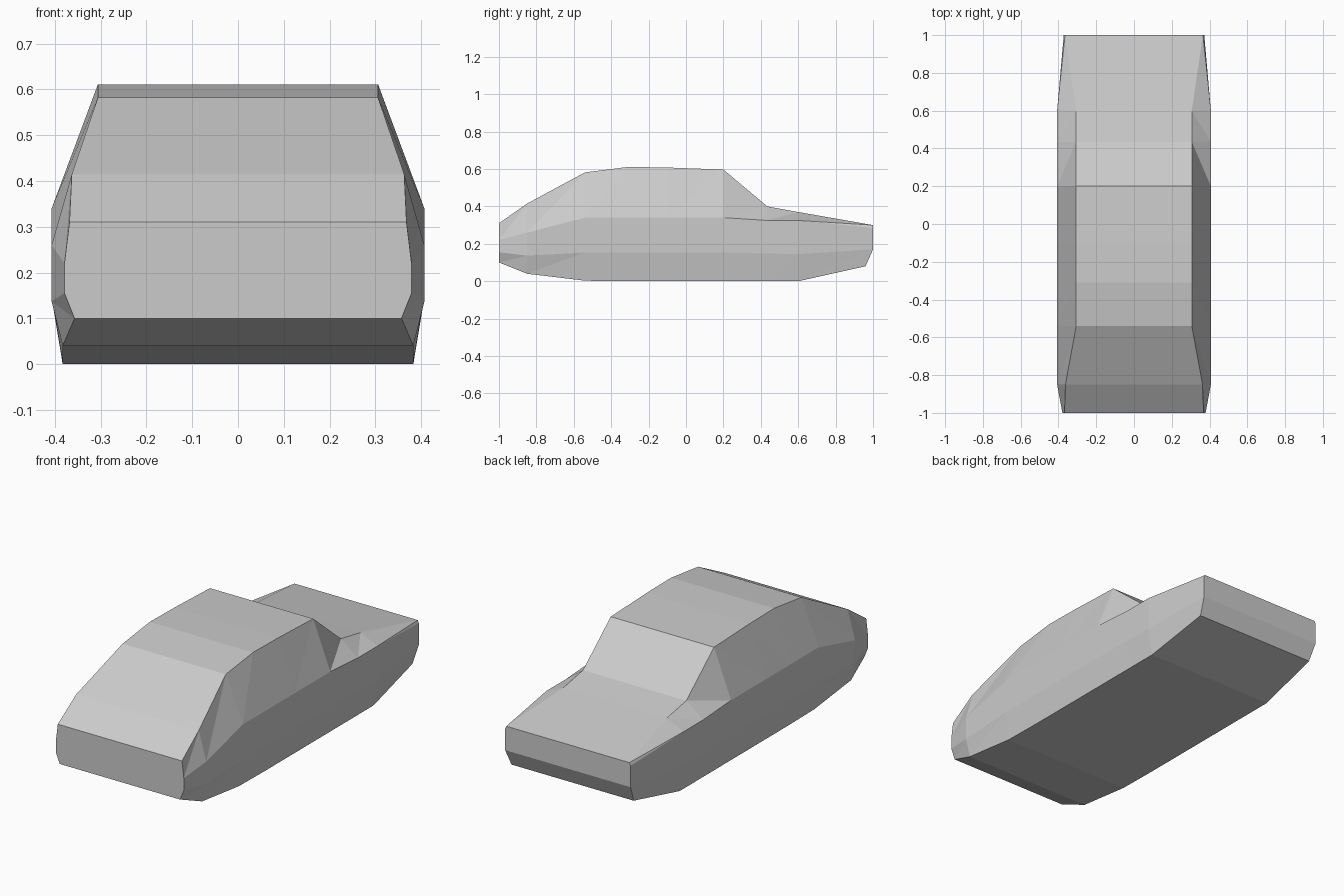
import bpy, bmesh

if "Cube" in bpy.data.objects:
    bpy.data.objects.remove(bpy.data.objects["Cube"])

# Stations along the body: y, then (half width, z) for sill, lower side, waist, top
STATIONS = [
    (-1.00, (.357, .10), (.379, .155), (.379, .22), (.368, .31)),
    (-0.85, (.383, .04), (.407, .137), (.407, .26), (.363, .415)),
    (-0.54, (.383, .003), (.407, .153), (.407, .34), (.306, .582)),
    (-0.31, (.383, 0), (.407, .153), (.407, .34), (.306, .611)),
    (-0.10, (.383, 0), (.407, .153), (.407, .34), (.306, .608)),
    (0.20, (.383, 0), (.407, .153), (.407, .34), (.306, .597)),
    (0.435, (.383, 0), (.407, .148), (.407, .325), (.306, .40)),
    (0.60, (.383, 0), (.407, .145), (.407, .325), (.306, .37)),
    (1.00, (.362, .08), (.372, .17), (.372, .285), (.365, .30)),
]

bm = bmesh.new()
rings = []
for y, *half in STATIONS:
    right, left = [], []
    for k, (x, z) in enumerate(half):
        yy = .96 if (y == 1 and k == 0) else y   # tail tucks under at the bottom
        right.append(bm.verts.new((x, yy, z)))
        left.append(bm.verts.new((-x, yy, z)))
    rings.append((right, left))

for (ra, la), (rb, lb) in zip(rings, rings[1:]):
    # roof, bonnet and boot strip, then floor
    bm.faces.new((ra[3], rb[3], lb[3], la[3]))
    bm.faces.new((ra[0], la[0], lb[0], rb[0]))
    # side panels, split so the pillars keep crisp triangles
    for a, b in ((ra, rb), (la, lb)):
        for k in range(3):
            bm.faces.new((a[k], b[k + 1], a[k + 1]))
            bm.faces.new((a[k], b[k], b[k + 1]))

# Nose and tail panels
for r, l in (rings[0], rings[-1]):
    for k in range(3):
        bm.faces.new((r[k], r[k + 1], l[k + 1], l[k]))

bmesh.ops.recalc_face_normals(bm, faces=bm.faces)
mesh = bpy.data.meshes.new("car_body")
bm.to_mesh(mesh)
bm.free()
body = bpy.data.objects.new("car_body", mesh)
bpy.context.collection.objects.link(body)
